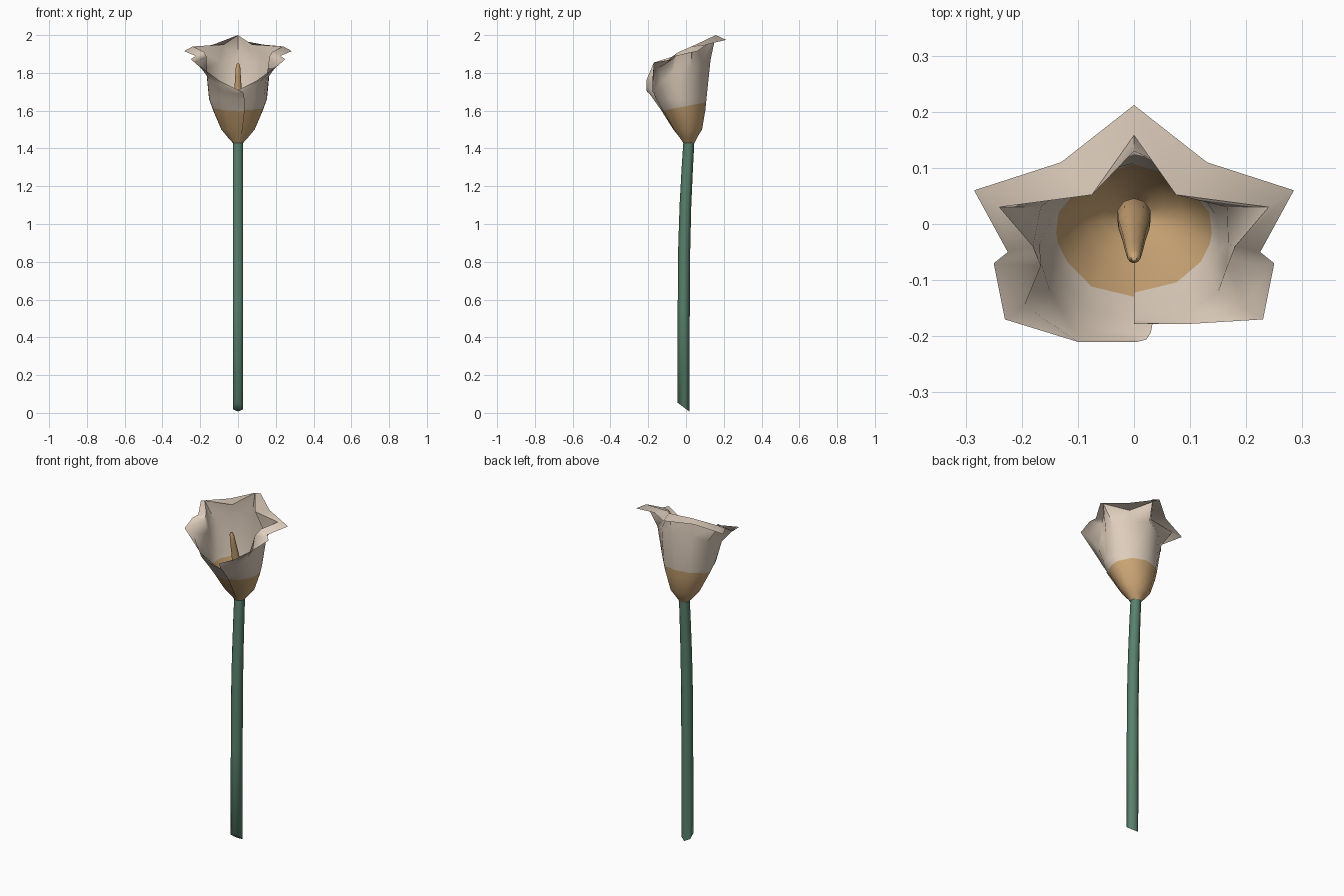
import bpy, bmesh, math
from mathutils import Vector

if "Cube" in bpy.data.objects:
    bpy.data.objects.remove(bpy.data.objects["Cube"])


def mat(name, rgb):
    m = bpy.data.materials.new(name)
    m.diffuse_color = (*rgb, 1)
    m.use_nodes = True
    m.node_tree.nodes["Principled BSDF"].inputs["Base Color"].default_value = m.diffuse_color
    return m


CREAM = mat("cream petal", (0.73, 0.615, 0.505))
TAN = mat("tan throat", (0.60, 0.38, 0.18))
GREEN = mat("stem green", (0.10, 0.22, 0.15))


def finish(name, bm, mats, angle):
    bmesh.ops.recalc_face_normals(bm, faces=bm.faces)
    me = bpy.data.meshes.new(name)
    bm.to_mesh(me)
    bm.free()
    ob = bpy.data.objects.new(name, me)
    bpy.context.collection.objects.link(ob)
    for m in mats:
        me.materials.append(m)
    bpy.ops.object.select_all(action='DESELECT')
    bpy.context.view_layer.objects.active = ob
    ob.select_set(True)
    bpy.ops.object.shade_smooth_by_angle(angle=math.radians(angle))
    return ob


def tube(name, rings, sides, m, slant=0.0, angle=65):
    """rings: (y, z, radius); slant tilts the first ring for a cut end"""
    bm = bmesh.new()
    loops = []
    for i, (y, z, r) in enumerate(rings):
        loop = []
        for k in range(sides):
            a = 2 * math.pi * k / sides + math.pi / 2
            dy = r * math.sin(a)
            loop.append(bm.verts.new((r * math.cos(a), y + dy,
                                      z + (slant * dy if i == 0 else 0))))
        loops.append(loop)
    for a, b in zip(loops, loops[1:]):
        for k in range(sides):
            j = (k + 1) % sides
            bm.faces.new((a[k], a[j], b[j], b[k]))
    bm.faces.new(loops[0])
    bm.faces.new(loops[-1])
    return finish(name, bm, [m], angle)


# stem, gently bent, with a slanted cut at the foot
tube("stem", [(-0.014, 0.031, 0.032), (-0.012, 0.55, 0.032), (-0.010, 0.85, 0.032),
              (-0.003, 1.1, 0.031), (0.007, 1.3, 0.030), (0.016, 1.45, 0.029)],
     6, GREEN, slant=-0.75)

# spadix leaning forward
tube("spadix", [(0.018, 1.44, 0.024), (0.015, 1.50, 0.031), (0.0, 1.58, 0.029),
                (-0.025, 1.70, 0.021), (-0.045, 1.78, 0.016), (-0.058, 1.835, 0.012),
                (-0.061, 1.85, 0.005)], 10, TAN)

# spathe: body levels (z, half width, front y, back y)
LEVELS = [(1.43, 0.028, -0.015, 0.045), (1.46, 0.055, -0.033, 0.06),
          (1.50, 0.088, -0.063, 0.085), (1.60, 0.131, -0.122, 0.102),
          (1.66, 0.153, -0.158, 0.108)]

# right half columns, front to back: angle, neck, ridge, rim
COLS = [
    (0, (0, -.170, 1.69), (0, -.176, 1.70), (0, -.178, 1.71)),
    (35, (.09, -.165, 1.71), (.098, -.176, 1.738), (.10, -.178, 1.76)),
    (62, (.15, -.12, 1.765), (.195, -.145, 1.825), (.23, -.17, 1.855)),
    (80, (.165, -.07, 1.80), (.166, -.075, 1.885), (.25, -.07, 1.872)),
    (90, (.168, -.035, 1.81), (.18, -.04, 1.91), (.225, -.05, 1.89)),
    (108, (.166, .03, 1.83), (.24, .03, 1.94), (.285, .06, 1.915)),
    (145, (.10, .085, 1.86), (.075, .052, 1.95), (.13, .11, 1.95)),
    (180, (0, .13, 1.87), (0, .158, 2.0), (0, .212, 1.975)),
]


def column(col, s):
    """points of one column, base to rim; s = -1 mirrors and lifts the front lap"""
    a = math.radians(col[0])
    pts = []
    for z, rx, yf, yb in LEVELS:
        mid, h = (yf + yb) / 2, (yb - yf) / 2
        pts.append(Vector((s * rx * math.sin(a), mid - h * math.cos(a), z)))
    pts += [Vector((s * p[0], p[1], p[2])) for p in col[1:]]
    if s < 0 and col[0] < 50:
        for i, p in enumerate(pts):
            p.y -= (0, .002, .004, .008, .014, .024, .030, .032)[i]
    return pts


grid = [column(c, 1) for c in COLS] + [column(c, -1) for c in COLS[-2::-1]]
# free edge of the overlapping front lap
lap = [v.copy() for v in grid[-1]]
for p, dx in zip(lap, (.004, .012, .024, .035, .034, .030, .022, .006)):
    p.x += dx
grid.append(lap)

bm = bmesh.new()
vs = [[bm.verts.new(p) for p in col] for col in grid]
for a, b in zip(vs, vs[1:]):
    for i in range(len(a) - 1):
        bm.faces.new((a[i], b[i], b[i + 1], a[i + 1]))
# tan lower part, separated along a slightly tilted plane
co, no = Vector((0, 0, 1.624)), Vector((0, -0.19, 1)).normalized()
bmesh.ops.bisect_plane(bm, geom=bm.verts[:] + bm.edges[:] + bm.faces[:],
                       plane_co=co, plane_no=no)
for f in bm.faces:
    f.material_index = 1 if (f.calc_center_median() - co).dot(no) < 0 else 0
finish("spathe", bm, [CREAM, TAN], 75)
